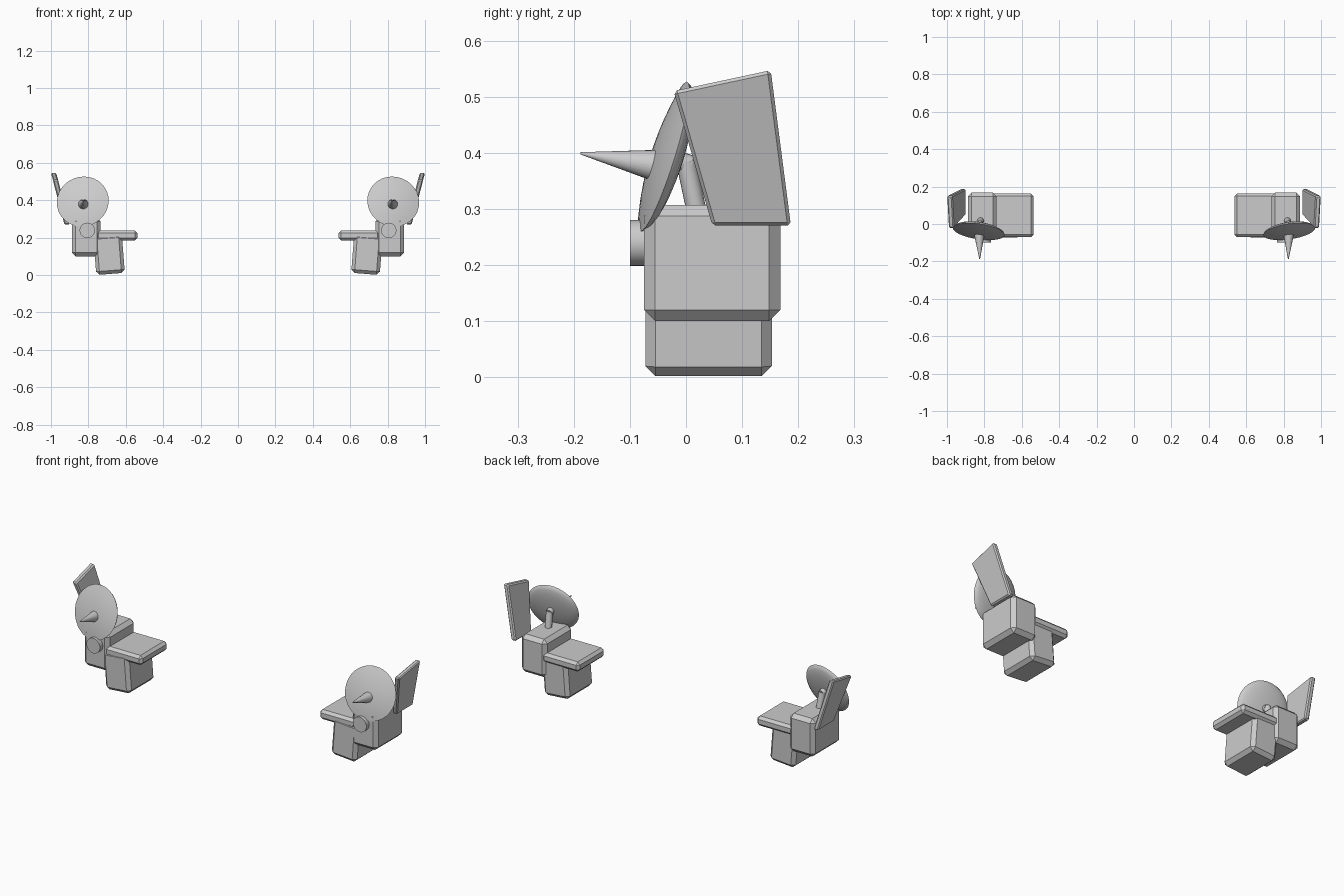
import bpy
import bmesh
from math import cos, sin, pi, radians
from mathutils import Matrix, Vector

cube = bpy.data.objects.get("Cube")
if cube:
    bpy.data.objects.remove(cube, do_unlink=True)

# single plain grey
grey = bpy.data.materials.new("plain grey")
grey.use_nodes = True
colour = (0.6, 0.6, 0.6, 1)
grey.diffuse_color = colour
grey.node_tree.nodes["Principled BSDF"].inputs["Base Color"].default_value = colour


def finish(bm, name, bevel=0, smooth=False):
    """Turn a bmesh of the left-hand part into an object mirrored to the right."""
    bmesh.ops.recalc_face_normals(bm, faces=bm.faces)
    mesh = bpy.data.meshes.new(name)
    bm.to_mesh(mesh)
    bm.free()
    mesh.materials.append(grey)
    obj = bpy.data.objects.new(name, mesh)
    bpy.context.collection.objects.link(obj)
    if bevel:
        mod = obj.modifiers.new("edge chamfer", 'BEVEL')
        mod.width = bevel
        mod.segments = 1
        mod.limit_method = 'ANGLE'
    obj.modifiers.new("mirror", 'MIRROR')
    if smooth:
        bpy.ops.object.select_all(action='DESELECT')
        obj.select_set(True)
        bpy.context.view_layer.objects.active = obj
        bpy.ops.object.shade_smooth_by_angle(angle=radians(35))
    return obj


def block(name, low, high, bevel, tilt=0):
    """Chamfered box between two corners, tilted about the y axis."""
    low, high = Vector(low), Vector(high)
    bm = bmesh.new()
    place = (Matrix.Translation((low + high) / 2)
             @ Matrix.Rotation(radians(tilt), 4, 'Y')
             @ Matrix.Diagonal((high - low).to_4d()))
    place[3][3] = 1
    bmesh.ops.create_cube(bm, size=1, matrix=place)
    return finish(bm, name, bevel)


def lathe(name, profile, base, direction, sides=32):
    """Spin (radius, height) pairs around an axis through base."""
    bm = bmesh.new()
    rings = []
    for r, h in profile:
        if r == 0:
            rings.append([bm.verts.new((0, 0, h))])
        else:
            rings.append([bm.verts.new((r * cos(2 * pi * i / sides),
                                        r * sin(2 * pi * i / sides), h))
                          for i in range(sides)])
    for a, b in zip(rings, rings[1:]):
        for i in range(sides):
            j = (i + 1) % sides
            corners = [a[i % len(a)], a[j % len(a)], b[j % len(b)], b[i % len(b)]]
            bm.faces.new(list(dict.fromkeys(corners)))
    turn = Vector(direction).to_track_quat('Z', 'Y').to_matrix().to_4x4()
    bm.transform(Matrix.Translation(base) @ turn)
    return finish(bm, name, smooth=True)


def rod(name, start, end, r0, r1, sides=24):
    axis = Vector(end) - Vector(start)
    return lathe(name, [(0, 0), (r0, 0), (r1, axis.length), (0, axis.length)],
                 start, axis, sides)


# body blocks
block("upper_housing", (0.735, -0.075, 0.10), (0.888, 0.168, 0.307), 0.02)
block("lower_block", (0.613, -0.072, 0.006), (0.766, 0.153, 0.215), 0.018, tilt=4.5)
block("side_shelf", (0.537, -0.07, 0.185), (0.76, 0.163, 0.238), 0.014)

# round cap on the front
rod("front_cap", (0.806, -0.1, 0.239), (0.806, -0.05, 0.239), 0.041, 0.041)

# lens-shaped dish, facing forward, up and slightly outward
dish_centre = Vector((0.83, -0.04, 0.393))
dish_axis = Vector((0.14, -0.95, 0.3)).normalized()
steps = 6
back = [(0.14 * sin(k * pi / 2 / steps), -0.03 * cos(k * pi / 2 / steps))
        for k in range(steps + 1)]
front = [(0.14 * k / steps, 0.018 * (1 - (k / steps) ** 2))
         for k in range(steps - 1, -1, -1)]
lathe("dish", back + front, dish_centre, dish_axis)

# spike and mounting
rod("dish_spike", (0.827, -0.04, 0.375), (0.825, -0.188, 0.399), 0.031, 0.002)
rod("dish_stem", (0.82, 0.02, 0.29), (0.825, 0.0, 0.385), 0.018, 0.018, 16)
rod("dish_spindle", dish_centre, dish_centre - dish_axis * 0.05, 0.018, 0.018, 16)

# tapered outer panel leaning outward
outline = [(-0.022, 0.51), (0.151, 0.547), (0.187, 0.27), (0.047, 0.27)]
bm = bmesh.new()
layers = [[bm.verts.new((0.928 - inset + (z - 0.27) * 0.26, y, z)) for y, z in outline]
          for inset in (0, 0.028)]
bm.faces.new(layers[0])
bm.faces.new(layers[1])
for i in range(4):
    j = (i + 1) % 4
    bm.faces.new((layers[0][i], layers[0][j], layers[1][j], layers[1][i]))
finish(bm, "outer_panel", 0.006)
